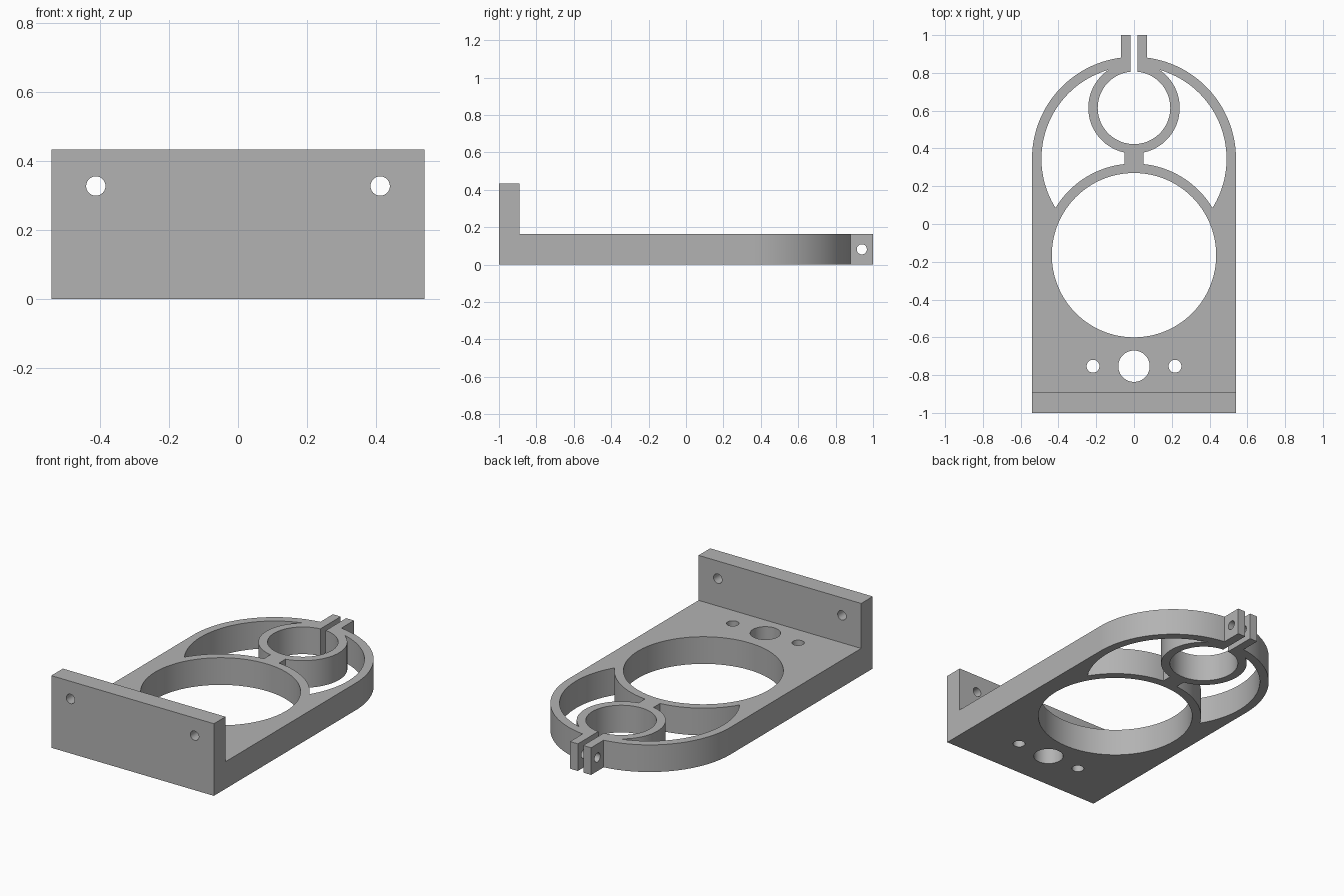
import bpy
import bmesh
from math import asin, cos, sin, pi, radians
from mathutils import Matrix, Vector

cube = bpy.data.objects.get("Cube")
if cube:
    bpy.data.objects.remove(cube, do_unlink=True)

THICK = 0.163        # plate thickness
HALF = 0.54          # half width and end radius
ARC_Y = 0.345        # centre of rounded end
BIG_Y, SMALL_Y = -0.165, 0.615
TAB = 0.07           # outer half width of the clamp ears

grey = bpy.data.materials.new("plain_grey")
grey.use_nodes = True
grey.diffuse_color = (0.45, 0.45, 0.45, 1)
grey.node_tree.nodes["Principled BSDF"].inputs["Base Color"].default_value = (0.45, 0.45, 0.45, 1)


def finish(name, bm):
    bmesh.ops.recalc_face_normals(bm, faces=bm.faces)
    mesh = bpy.data.meshes.new(name)
    bm.to_mesh(mesh)
    bm.free()
    mesh.materials.append(grey)
    obj = bpy.data.objects.new(name, mesh)
    bpy.context.collection.objects.link(obj)
    return obj


def prism(name, points, z0, z1):
    bm = bmesh.new()
    face = bm.faces.new([bm.verts.new((x, y, z0)) for x, y in points])
    top = bmesh.ops.extrude_face_region(bm, geom=[face])["geom"]
    bmesh.ops.translate(bm, vec=(0, 0, z1 - z0),
                        verts=[v for v in top if isinstance(v, bmesh.types.BMVert)])
    return finish(name, bm)


def box(name, x0, x1, y0, y1, z0, z1):
    return prism(name, [(x0, y0), (x1, y0), (x1, y1), (x0, y1)], z0, z1)


def cylinder(name, centre, radius, depth, axis="Z", sides=96):
    turn = {"X": Matrix.Rotation(pi / 2, 4, "Y"),
            "Y": Matrix.Rotation(pi / 2, 4, "X"),
            "Z": Matrix.Identity(4)}[axis]
    bm = bmesh.new()
    bmesh.ops.create_cone(bm, cap_ends=True, segments=sides, radius1=radius, radius2=radius,
                          depth=depth, matrix=Matrix.Translation(Vector(centre)) @ turn)
    return finish(name, bm)


def combine(target, tool, operation="DIFFERENCE"):
    mod = target.modifiers.new("combine", "BOOLEAN")
    mod.operation = operation
    mod.solver = "EXACT"
    mod.object = tool
    bpy.context.view_layer.objects.active = target
    bpy.ops.object.modifier_apply(modifier=mod.name)
    bpy.data.objects.remove(tool, do_unlink=True)


# Base plate: square front, rounded back, clamp ears
start = asin(TAB / HALF)
steps = 48
right_arc = [(HALF * cos(t), ARC_Y + HALF * sin(t))
             for t in ((pi / 2 - start) * i / steps for i in range(steps + 1))]
right_side = [(HALF, -1)] + right_arc + [(TAB, 1)]
left_side = [(-x, y) for x, y in reversed(right_side)]
bracket = prism("mounting_bracket", right_side + left_side, 0, THICK)

# Upright mounting wall
combine(bracket, box("wall", -HALF, HALF, -1, -0.89, 0, 0.433), "UNION")

# Crescent windows: inner disc minus both rings and the bridge
window = cylinder("window_cutter", (0, ARC_Y, 0.1), 0.49, 0.6, sides=160)
combine(window, cylinder("big_ring", (0, BIG_Y, 0.1), 0.485, 0.8, sides=128))
combine(window, cylinder("small_ring", (0, SMALL_Y, 0.1), 0.242, 0.8))
combine(window, box("bridge", -0.05, 0.05, 0.2, 0.5, -0.4, 0.6))
combine(bracket, window)

# Large opening, clamp bore and clamp slit
combine(bracket, cylinder("opening", (0, BIG_Y, 0.1), 0.435, 0.6, sides=128))
combine(bracket, cylinder("bore", (0, SMALL_Y, 0.1), 0.192, 0.6))
combine(bracket, box("slit", -0.018, 0.018, SMALL_Y, 1.1, -0.1, 0.3))

# Cable hole and screw holes
combine(bracket, cylinder("cable_hole", (0, -0.753, 0.1), 0.083, 0.4, sides=64))
for side in (-1, 1):
    combine(bracket, cylinder("base_hole", (side * 0.217, -0.753, 0.1), 0.034, 0.4, sides=48))
    combine(bracket, cylinder("wall_hole", (side * 0.412, -0.95, 0.327), 0.028, 0.3, "Y", 48))
combine(bracket, cylinder("clamp_hole", (0, 0.94, THICK / 2), 0.027, 0.4, "X", 48))

# Smooth curved walls, keep hard edges
bpy.ops.object.select_all(action="DESELECT")
bracket.select_set(True)
bpy.context.view_layer.objects.active = bracket
bpy.ops.object.shade_smooth_by_angle(angle=radians(30))
